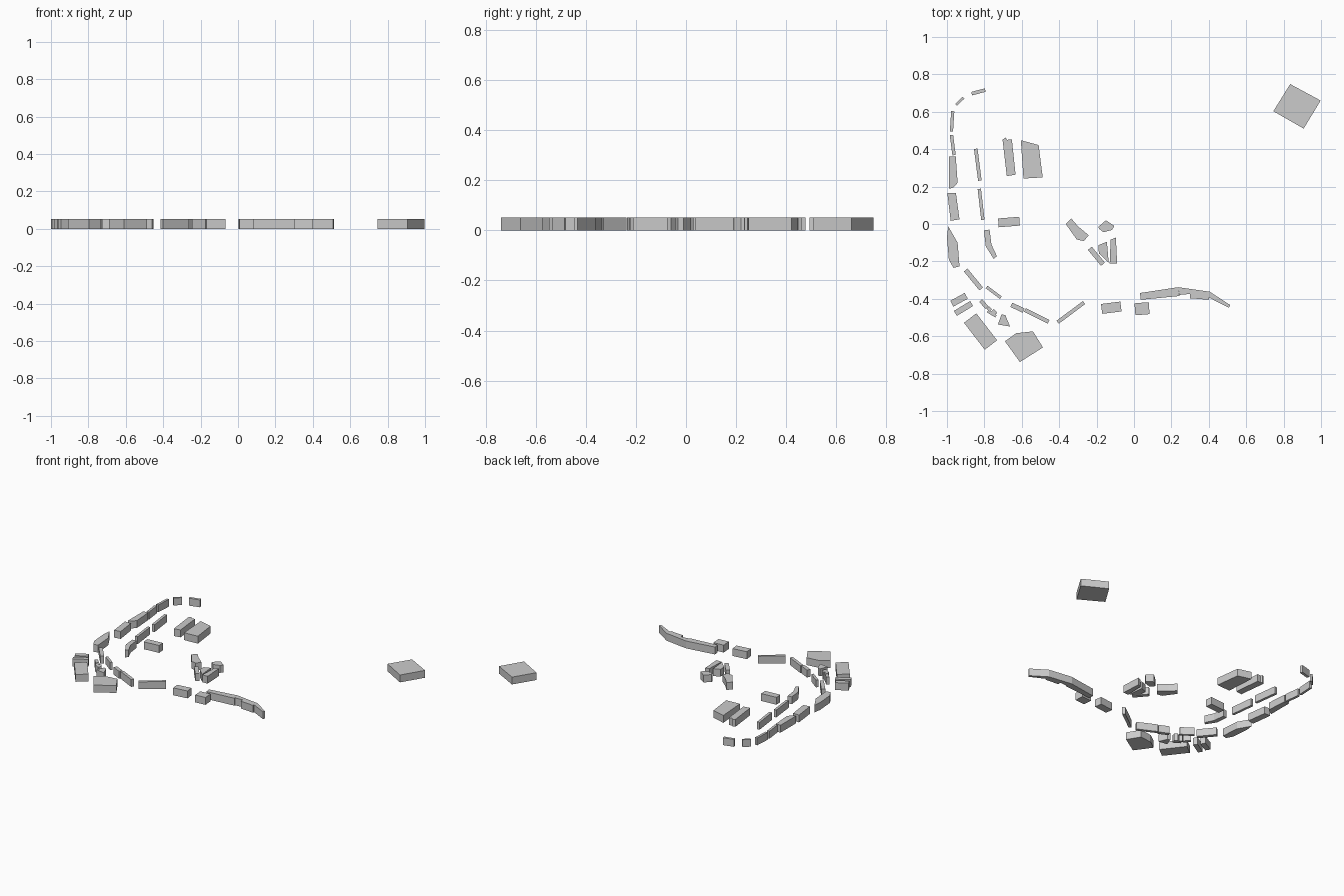
import bpy, bmesh
from mathutils import Vector

HEIGHT = 0.052


def block(name, *outline):
    """Extrude a ground-plan outline into a closed flat-topped block."""
    bm = bmesh.new()
    face = bm.faces.new([bm.verts.new((x, y, 0)) for x, y in outline])
    top = bmesh.ops.extrude_face_region(bm, geom=[face], use_keep_orig=True)["geom"]
    bmesh.ops.translate(bm, vec=(0, 0, HEIGHT),
                        verts=[v for v in top if isinstance(v, bmesh.types.BMVert)])
    bmesh.ops.recalc_face_normals(bm, faces=bm.faces)
    mesh = bpy.data.meshes.new(name)
    bm.to_mesh(mesh)
    bm.free()
    obj = bpy.data.objects.new(name, mesh)
    bpy.context.collection.objects.link(obj)
    return obj


def bar(name, start, end, width):
    """Straight rectangular block between two end midpoints."""
    a, b = Vector(start), Vector(end)
    d = (b - a).normalized()
    n = Vector((-d.y, d.x)) * width / 2
    return block(name, a + n, a - n, b - n, b + n)


# Outer row along the left edge, from the top down
bar("outer_row_tip", (-0.868, 0.697), (-0.795, 0.716), 0.019)
bar("outer_row_bend", (-0.951, 0.637), (-0.912, 0.675), 0.014)
bar("outer_row_1", (-0.969, 0.603), (-0.976, 0.494), 0.017)
bar("outer_row_2", (-0.976, 0.476), (-0.962, 0.368), 0.018)
block("outer_row_3", (-0.99, 0.36), (-0.953, 0.36), (-0.943, 0.22),
      (-0.967, 0.195), (-0.99, 0.188))
block("outer_row_4", (-0.998, 0.165), (-0.952, 0.165), (-0.933, 0.025), (-0.98, 0.017))
block("outer_row_5", (-0.993, -0.013), (-0.943, -0.10), (-0.933, -0.226),
      (-0.965, -0.235), (-0.99, -0.19), (-1.0, -0.07))
bar("outer_row_6", (-0.90, -0.246), (-0.817, -0.347), 0.025)
bar("outer_row_7", (-0.788, -0.337), (-0.712, -0.394), 0.017)

# Inner row parallel to it
bar("inner_row_1", (-0.846, 0.402), (-0.824, 0.232), 0.019)
bar("inner_row_2", (-0.827, 0.188), (-0.808, 0.022), 0.018)
block("inner_row_3", (-0.802, -0.034), (-0.772, -0.03), (-0.762, -0.11),
      (-0.733, -0.172), (-0.75, -0.187), (-0.793, -0.118))

# Larger blocks inside the curve
block("narrow_hall", (-0.703, 0.452), (-0.685, 0.462), (-0.68, 0.45),
      (-0.653, 0.452), (-0.633, 0.264), (-0.68, 0.256))
block("wide_hall", (-0.605, 0.448), (-0.51, 0.422), (-0.488, 0.249), (-0.591, 0.243))
bar("short_hall", (-0.725, 0.006), (-0.612, 0.015), 0.047)

# Central cluster
block("cluster_west", (-0.365, 0.0), (-0.336, 0.03), (-0.30, -0.012),
      (-0.242, -0.06), (-0.268, -0.091), (-0.306, -0.083))
block("cluster_north", (-0.19, -0.015), (-0.15, 0.02), (-0.105, -0.01),
      (-0.118, -0.032), (-0.163, -0.044), (-0.188, -0.025))
bar("cluster_diagonal", (-0.236, -0.13), (-0.166, -0.215), 0.027)
block("cluster_wedge", (-0.19, -0.113), (-0.145, -0.095), (-0.135, -0.208),
      (-0.188, -0.157))
block("cluster_east", (-0.125, -0.083), (-0.097, -0.073), (-0.09, -0.212),
      (-0.13, -0.212))

# Lower left corner group
bar("corner_bar_upper", (-0.974, -0.426), (-0.897, -0.384), 0.035)
bar("corner_bar_lower", (-0.955, -0.478), (-0.868, -0.425), 0.031)
bar("corner_block", (-0.876, -0.503), (-0.765, -0.647), 0.083)
block("corner_five_sided", (-0.69, -0.627), (-0.63, -0.584), (-0.54, -0.574),
      (-0.487, -0.66), (-0.61, -0.738))
block("corner_trapezoid", (-0.728, -0.537), (-0.708, -0.483), (-0.688, -0.487),
      (-0.663, -0.548))
bar("corner_link_1", (-0.82, -0.41), (-0.785, -0.447), 0.021)
bar("corner_link_2", (-0.782, -0.447), (-0.765, -0.462), 0.018)
bar("corner_link_3", (-0.758, -0.463), (-0.74, -0.483), 0.024)
bar("corner_link_4", (-0.783, -0.466), (-0.738, -0.494), 0.014)

# Lower row running to the right
bar("lower_row_1", (-0.656, -0.432), (-0.59, -0.463), 0.025)
bar("lower_row_2", (-0.583, -0.46), (-0.456, -0.523), 0.021)
bar("lower_row_3", (-0.408, -0.525), (-0.267, -0.42), 0.02)
bar("lower_row_4", (-0.173, -0.454), (-0.07, -0.441), 0.053)
bar("lower_row_5", (0.005, -0.456), (0.081, -0.45), 0.064)

# Long curved terrace at the right end
block("terrace_west", (0.032, -0.369), (0.236, -0.338), (0.243, -0.385), (0.036, -0.405))
block("terrace_middle", (0.236, -0.338), (0.405, -0.362), (0.40, -0.385),
      (0.30, -0.374), (0.243, -0.379))
block("terrace_step", (0.30, -0.372), (0.405, -0.362), (0.40, -0.405), (0.30, -0.397))
block("terrace_tail", (0.405, -0.362), (0.514, -0.433), (0.507, -0.447), (0.39, -0.388))

# Isolated square block at the far top right
block("far_square", (0.745, 0.603), (0.835, 0.748), (0.998, 0.66), (0.907, 0.51))
